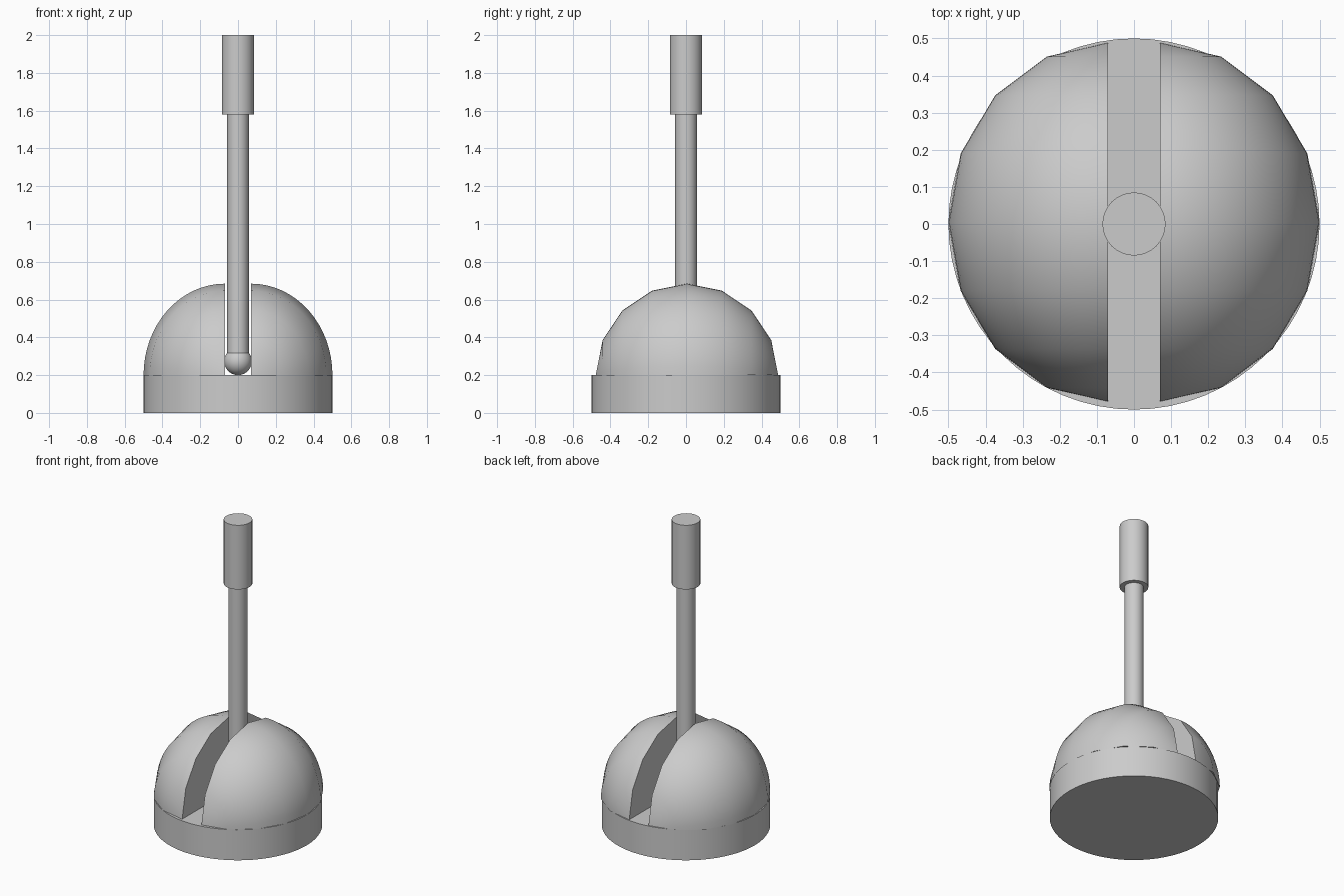
import bpy, bmesh, math
from mathutils import Matrix, Vector

cube = bpy.data.objects.get("Cube")
if cube:
    bpy.data.objects.remove(cube, do_unlink=True)

GREY = (0.6, 0.6, 0.6, 1.0)
metal = bpy.data.materials.new("plain_grey")
metal.use_nodes = True
metal.diffuse_color = GREY
metal.node_tree.nodes["Principled BSDF"].inputs["Base Color"].default_value = GREY

SLOT = 0.07       # half width of the slot in the dome
BASE_TOP = 0.2


def finish(bm, name):
    """Turn a bmesh into a smooth shaded object that keeps its sharp rims."""
    bmesh.ops.recalc_face_normals(bm, faces=bm.faces)
    mesh = bpy.data.meshes.new(name)
    bm.to_mesh(mesh)
    bm.free()
    mesh.materials.append(metal)
    obj = bpy.data.objects.new(name, mesh)
    bpy.context.collection.objects.link(obj)
    bpy.ops.object.select_all(action="DESELECT")
    obj.select_set(True)
    bpy.context.view_layer.objects.active = obj
    bpy.ops.object.shade_smooth_by_angle(angle=math.radians(35))
    return obj


def cylinder(name, radius, bottom, top, sides):
    bm = bmesh.new()
    bmesh.ops.create_cone(bm, cap_ends=True, segments=sides, radius1=radius,
                          radius2=radius, depth=top - bottom,
                          matrix=Matrix.Translation((0, 0, (bottom + top) / 2)))
    return finish(bm, name)


def cut_away(bm, normal):
    """Remove everything behind a plane through the origin and cap the cut."""
    geom = bm.verts[:] + bm.edges[:] + bm.faces[:]
    bmesh.ops.bisect_plane(bm, geom=geom, dist=1e-4, plane_co=(0, 0, 0),
                           plane_no=normal, clear_inner=True)
    rim = [e for e in bm.edges if e.is_boundary]
    bmesh.ops.holes_fill(bm, edges=rim, sides=0)


# Round base, lever rod and grip
cylinder("base", 0.5, 0, BASE_TOP, 64)
cylinder("lever_rod", 0.057, 0.27, 1.6, 32)
cylinder("grip", 0.085, 1.58, 2.0, 32)

# Ball pivot at the foot of the lever
bm = bmesh.new()
bmesh.ops.create_uvsphere(bm, u_segments=32, v_segments=16, radius=0.073)
bmesh.ops.translate(bm, verts=bm.verts, vec=(0, 0, BASE_TOP + 0.073))
finish(bm, "pivot_ball")

# Dome: a quarter sphere with few rings from front to back, mirrored across the slot
bm = bmesh.new()
bmesh.ops.create_uvsphere(bm, u_segments=64, v_segments=8, radius=1,
                          matrix=Matrix.Rotation(math.pi / 2, 4, "X"))
cut_away(bm, Vector((1, 0, 0)))
cut_away(bm, Vector((0, 0, 1)))
bmesh.ops.scale(bm, verts=bm.verts, vec=(0.5 - SLOT, 0.483, 0.484))
bmesh.ops.translate(bm, verts=bm.verts, vec=(SLOT, 0.005, BASE_TOP))
dome = finish(bm, "slotted_dome")
mirror = dome.modifiers.new("Mirror", "MIRROR")
mirror.use_axis[0] = True
mirror.use_mirror_merge = False
